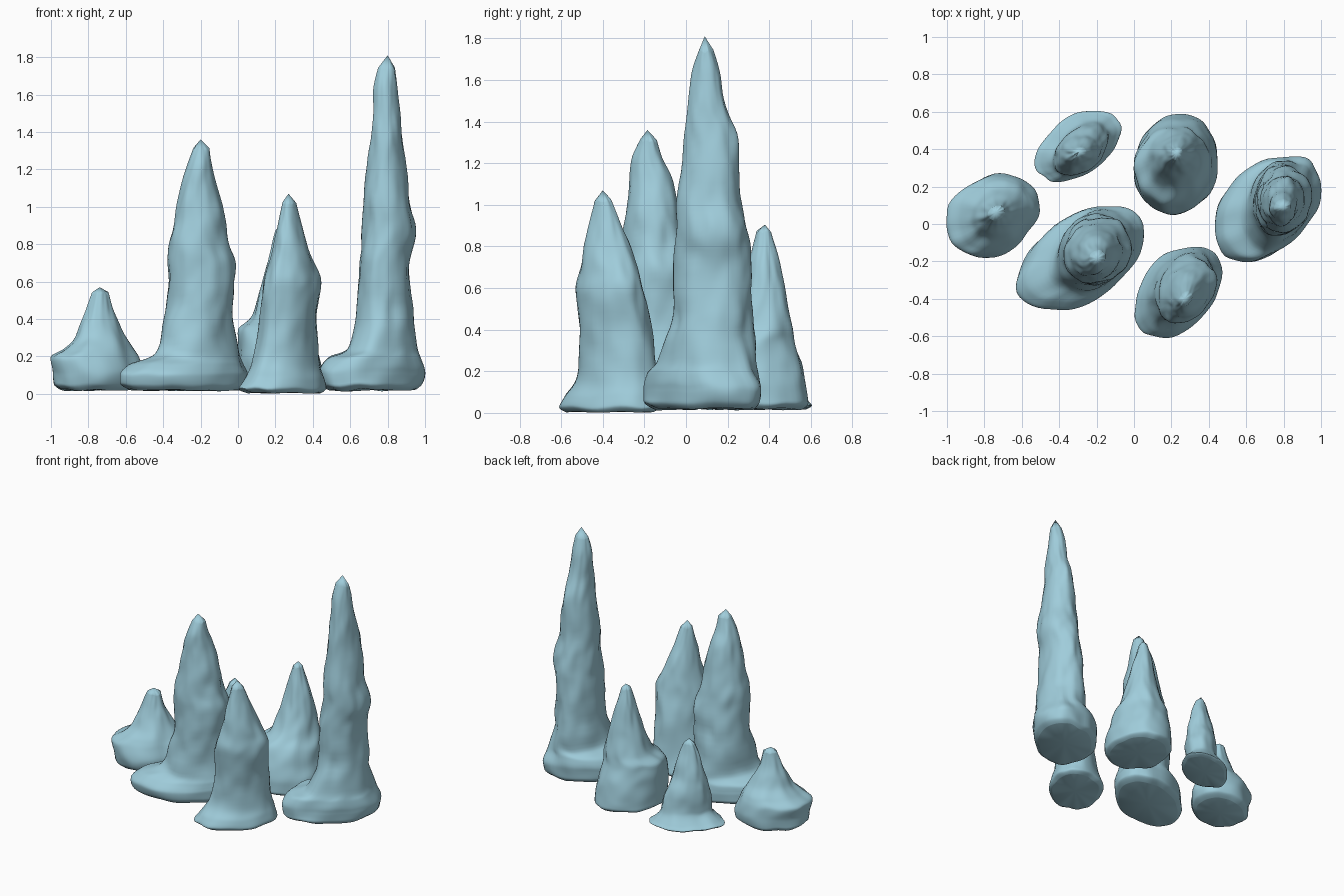
import bpy, bmesh, math
from mathutils import Vector, noise

ice = bpy.data.materials.new("pale blue stone")
ice.diffuse_color = (0.35, 0.61, 0.71, 1)

SEG = 56   # points around each ring
SUB = 6    # rings between two profile levels


def hermite(a, b, c, d, t):
    """Smooth curve through b and c, limited so it does not overshoot."""
    out = []
    for p, q, r, s in zip(a, b, c, d):
        m = r - q
        def slope(u, v):
            return 0 if u * v <= 0 else 2 * u * v / (u + v)
        m0, m1 = slope(q - p, m), slope(m, s - r)
        out.append((2*t**3 - 3*t*t + 1)*q + (t**3 - 2*t*t + t)*m0
                   + (3*t*t - 2*t**3)*r + (t**3 - t*t)*m1)
    return out


def stalagmite(name, levels, apex, tilt, top_tilt, seed):
    """levels: (z, xmin, xmax, ymin, ymax); tilt skews foot rings along the diagonal."""
    n = len(levels)
    rows = []
    for i in range(n - 1):
        pick = [levels[max(0, min(n - 1, i + k))] for k in (-1, 0, 1, 2)]
        rows += [hermite(*pick, s / SUB) for s in range(SUB)]
    rows.append(levels[-1])
    bm = bmesh.new()
    rings = []
    z0 = levels[0][0]
    for z, xa, xb, ya, yb in rows:
        w = min(1, max(0, (z - .12) / .25))
        phi = tilt + (top_tilt - tilt) * w
        ring = []
        for k in range(SEG):
            t = 2 * math.pi * k / SEG
            c, s = math.cos(t), math.sin(t + phi)
            # soft lumps and drips on the surface
            p = Vector((c * 1.3, math.sin(t) * 1.3, z * 4.5 + seed * 7))
            f = 1 + 0.08 * noise.noise(p) + (0.04 + 0.03 * w) * noise.noise(p * 1.9)
            dz = 0.012 * noise.noise(p * 1.7 + Vector((9, 4, 0)))
            ring.append(bm.verts.new(((xa + xb) / 2 + (xb - xa) / 2 * c * f,
                                      (ya + yb) / 2 + (yb - ya) / 2 * s * f,
                                      max(0.003, z + dz))))
        rings.append(ring)
    top = bm.verts.new(apex)
    base = levels[0]
    bottom = bm.verts.new(((base[1] + base[2]) / 2, (base[3] + base[4]) / 2, z0))
    for k in range(SEG):
        j = (k + 1) % SEG
        for lo, hi in zip(rings, rings[1:]):
            bm.faces.new((lo[k], lo[j], hi[j], hi[k]))
        bm.faces.new((rings[-1][k], rings[-1][j], top))
        bm.faces.new((rings[0][j], rings[0][k], bottom))
    bmesh.ops.recalc_face_normals(bm, faces=bm.faces)
    me = bpy.data.meshes.new(name)
    bm.to_mesh(me)
    bm.free()
    me.materials.append(ice)
    ob = bpy.data.objects.new(name, me)
    bpy.context.collection.objects.link(ob)
    bpy.context.view_layer.objects.active = ob
    ob.select_set(True)
    bpy.ops.object.shade_smooth_by_angle(angle=math.radians(50))
    ob.select_set(False)


# tallest spire, right
stalagmite("right_spire", [
    (.02, .49, .95, -.15, .34), (.05, .44, .98, -.20, .37), (.12, .43, 1.0, -.20, .38),
    (.19, .47, .98, -.18, .355), (.24, .58, .96, -.13, .34), (.45, .63, .93, -.07, .32),
    (.70, .65, .92, -.06, .31), (.86, .66, .95, -.05, .30), (1.02, .67, .92, -.04, .27),
    (1.30, .70, .89, -.01, .25), (1.48, .72, .87, .01, .19), (1.64, .73, .85, .03, .16),
    (1.74, .75, .84, .06, .13)], (.80, .09, 1.81), .4, .1, 1)

# second tallest, front centre left
stalagmite("centre_spire", [
    (.02, -.57, .01, -.42, .05), (.05, -.61, .05, -.45, .09), (.10, -.61, .05, -.46, .09),
    (.155, -.57, .03, -.42, .08), (.21, -.44, .01, -.36, .07), (.45, -.39, -.03, -.33, .05),
    (.67, -.37, -.01, -.32, .03), (.80, -.37, -.05, -.31, .0), (.95, -.34, -.07, -.29, -.03),
    (1.13, -.30, -.12, -.27, -.07), (1.22, -.27, -.14, -.26, -.11),
    (1.31, -.24, -.15, -.22, -.14)], (-.20, -.185, 1.36), .45, .1, 2)

# front right cone
stalagmite("front_cone", [
    (.005, .05, .44, -.57, -.14), (.03, .0, .47, -.605, -.11), (.08, .03, .46, -.58, -.12),
    (.16, .07, .44, -.53, -.14), (.38, .11, .42, -.51, -.17), (.57, .13, .44, -.53, -.20),
    (.68, .16, .41, -.51, -.23), (.80, .19, .37, -.49, -.27), (.93, .22, .33, -.46, -.32),
    (1.02, .24, .31, -.44, -.36)], (.27, -.40, 1.07), .4, .3, 3)

# back right cone with a low shoulder
stalagmite("back_cone", [
    (.02, .04, .42, .09, .55), (.05, .0, .45, .05, .59), (.13, .0, .45, .05, .58),
    (.24, .01, .42, .07, .56), (.34, .01, .40, .11, .53), (.41, .07, .38, .18, .52),
    (.55, .12, .35, .25, .48), (.68, .15, .32, .29, .46), (.80, .18, .28, .32, .43),
    (.87, .20, .26, .34, .41)], (.23, .38, .905), .1, .1, 4)

# small cone with a thin wide foot, back left
stalagmite("back_small_cone", [
    (.02, -.50, -.10, .25, .58), (.035, -.53, -.07, .23, .61), (.06, -.49, -.10, .24, .59),
    (.12, -.43, -.14, .26, .55), (.20, -.43, -.14, .26, .53), (.28, -.42, -.16, .27, .51),
    (.36, -.40, -.18, .29, .48), (.44, -.38, -.20, .31, .46), (.53, -.355, -.225, .33, .43),
    (.60, -.33, -.255, .35, .41)], (-.295, .385, .64), .45, .2, 5)

# low stump, left
stalagmite("left_stump", [
    (.02, -.95, -.56, -.13, .22), (.05, -.98, -.52, -.16, .26), (.11, -.98, -.51, -.17, .27),
    (.19, -1.0, -.54, -.16, .26), (.24, -.93, -.57, -.13, .24), (.30, -.87, -.60, -.08, .19),
    (.38, -.84, -.64, -.04, .15), (.45, -.81, -.67, -.01, .12),
    (.54, -.78, -.69, .02, .10)], (-.74, .06, .57), .2, .2, 6)
